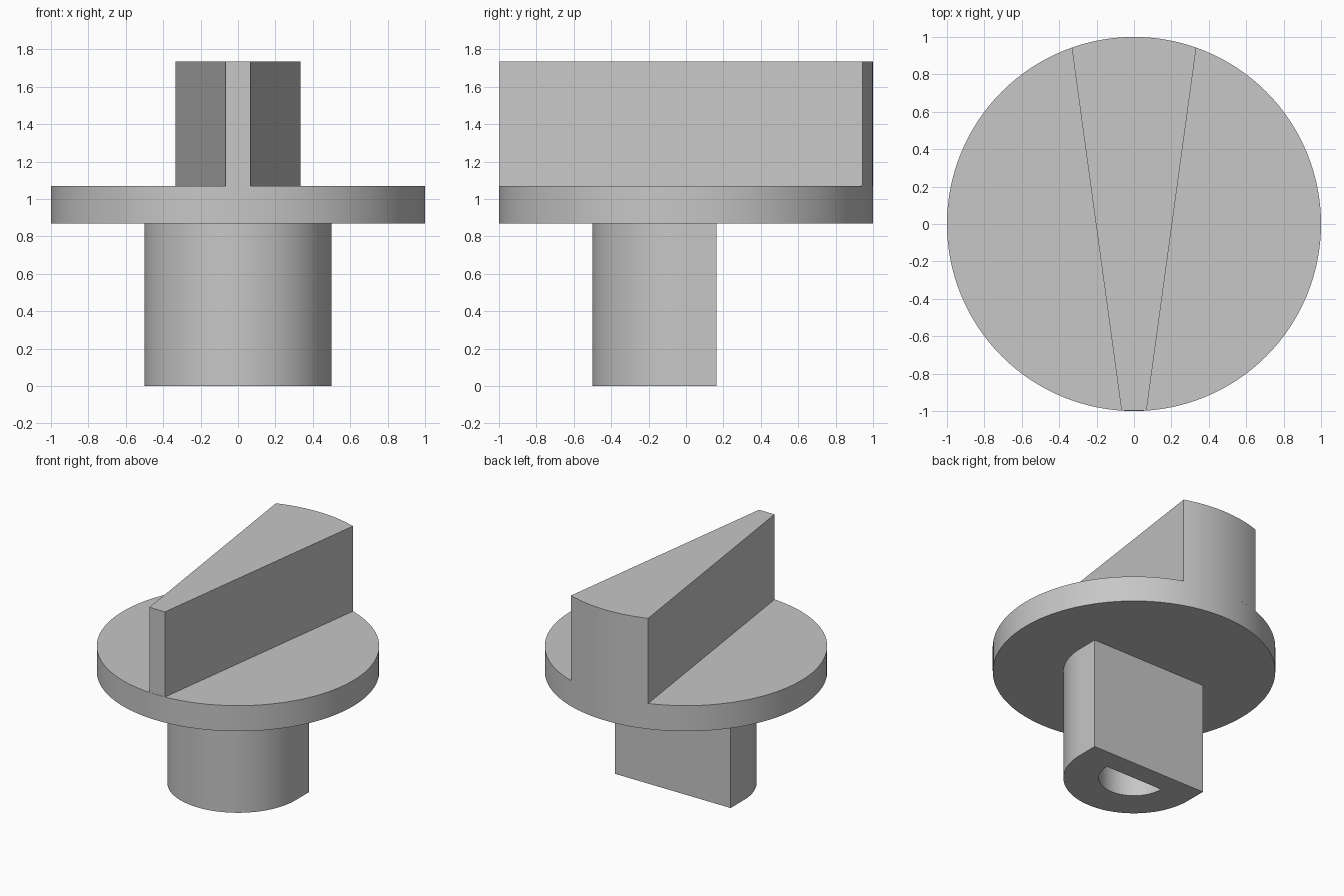
import bpy
import bmesh
import math

cube = bpy.data.objects.get("Cube")
if cube:
    bpy.data.objects.remove(cube)

# One plain grey for the whole knob
grey = bpy.data.materials.new("light_grey")
grey.use_nodes = True
colour = (0.57, 0.57, 0.57, 1)
grey.diffuse_color = colour
grey.node_tree.nodes["Principled BSDF"].inputs["Base Color"].default_value = colour


def arc(radius, start, end, steps):
    """Points on a circle about the origin, angles in degrees."""
    angles = [math.radians(start + (end - start) * i / steps) for i in range(steps + 1)]
    return [(radius * math.cos(a), radius * math.sin(a)) for a in angles]


def extrude_profile(name, loops, bottom, top):
    """Solid from an outline, with any further loops as holes."""
    bm = bmesh.new()
    edges = []
    for loop in loops:
        verts = [bm.verts.new((x, y, bottom)) for x, y in loop]
        edges += [bm.edges.new((v, verts[i - 1])) for i, v in enumerate(verts)]
    if len(loops) == 1:
        faces = [bm.faces.new(verts)]
    else:
        filled = bmesh.ops.triangle_fill(bm, edges=edges, use_beauty=True)
        faces = [g for g in filled["geom"] if isinstance(g, bmesh.types.BMFace)]
    raised = bmesh.ops.extrude_face_region(bm, geom=faces, use_keep_orig=True)
    for v in raised["geom"]:
        if isinstance(v, bmesh.types.BMVert):
            v.co.z = top
    bmesh.ops.recalc_face_normals(bm, faces=bm.faces)
    mesh = bpy.data.meshes.new(name)
    bm.to_mesh(mesh)
    bm.free()
    mesh.materials.append(grey)
    obj = bpy.data.objects.new(name, mesh)
    bpy.context.collection.objects.link(obj)
    bpy.ops.object.select_all(action="DESELECT")
    obj.select_set(True)
    bpy.context.view_layer.objects.active = obj
    bpy.ops.object.shade_smooth_by_angle(angle=math.radians(30))
    return obj


DISC_BOTTOM, DISC_TOP, GRIP_TOP = 0.87, 1.07, 1.735

# Round base plate
extrude_profile("disc", [arc(1, 0, 360, 128)[:-1]], DISC_BOTTOM, DISC_TOP)

# Wedge grip, narrow at the front and following the rim at the back
back_angle = math.degrees(math.acos(0.333))
grip = arc(1, back_angle, 180 - back_angle, 16) + [(-0.067, -0.997), (0.067, -0.997)]
extrude_profile("grip", [grip], DISC_TOP, GRIP_TOP)

# Shaft with a flat back and a half-round socket
shaft = arc(0.5, 180, 360, 48) + [(0.5, 0.163), (-0.5, 0.163)]
socket = arc(0.25, 180, 360, 32)
extrude_profile("shaft", [shaft, socket], 0, DISC_BOTTOM)
